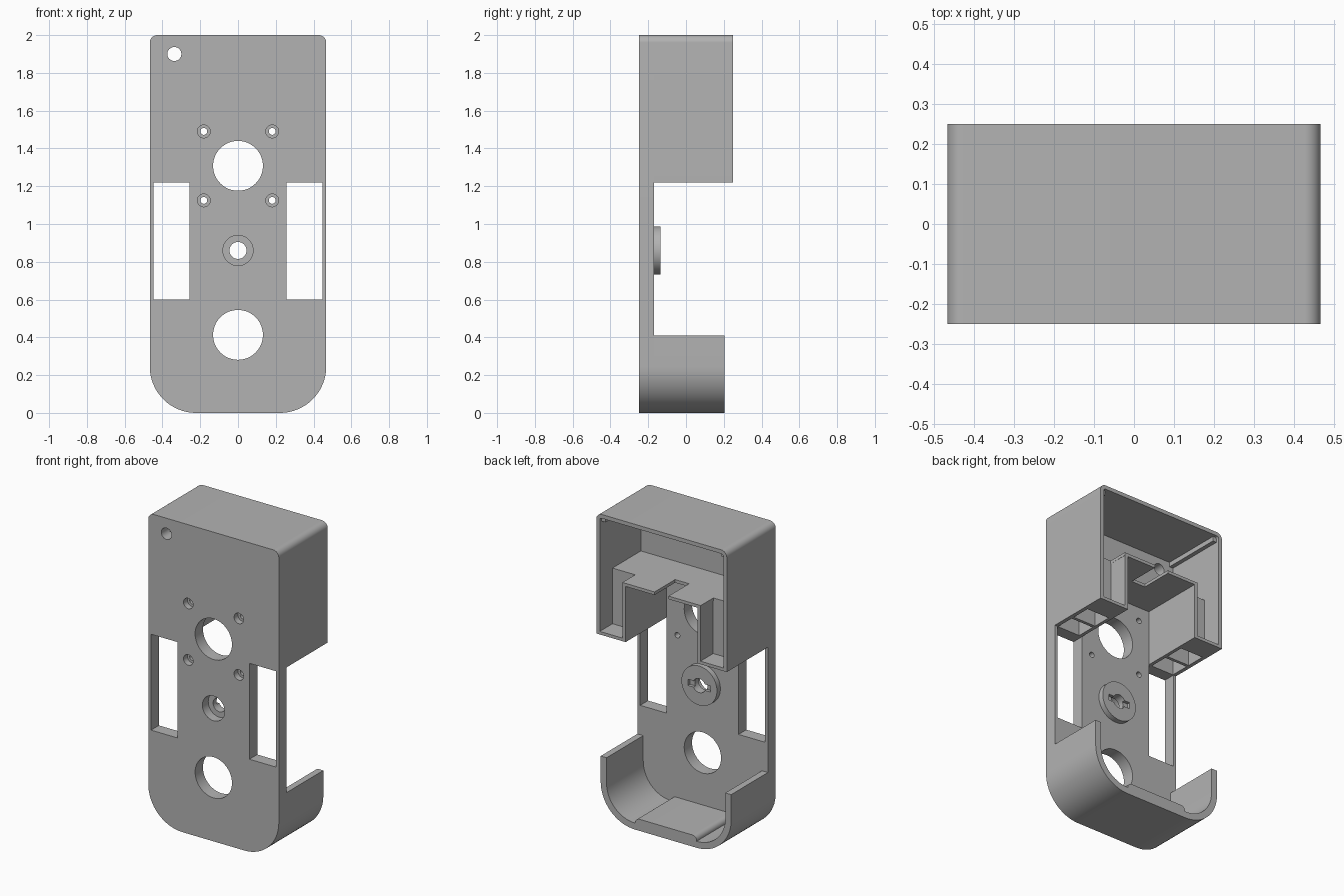
import bpy, bmesh, math

cube = bpy.data.objects.get("Cube")
if cube:
    bpy.data.objects.remove(cube, do_unlink=True)

grey = bpy.data.materials.new("plain grey")
grey.use_nodes = True
colour = (0.45, 0.45, 0.45, 1)
grey.diffuse_color = colour
grey.node_tree.nodes["Principled BSDF"].inputs["Base Color"].default_value = colour

FRONT, INNER, BACK = -0.25, -0.17, 0.25
HALF, SPLIT = 0.467, 1.22


def prism(name, outline, y0, y1):
    """Extrude an x-z outline along y."""
    bm = bmesh.new()
    face = bm.faces.new([bm.verts.new((x, y0, z)) for x, z in outline])
    moved = bmesh.ops.extrude_face_region(bm, geom=[face])["geom"]
    bmesh.ops.translate(bm, vec=(0, y1 - y0, 0),
                        verts=[v for v in moved if isinstance(v, bmesh.types.BMVert)])
    bmesh.ops.recalc_face_normals(bm, faces=bm.faces)
    mesh = bpy.data.meshes.new(name)
    bm.to_mesh(mesh)
    bm.free()
    mesh.materials.append(grey)
    obj = bpy.data.objects.new(name, mesh)
    bpy.context.collection.objects.link(obj)
    return obj


def rounded(half, z0, z1, r_bottom, r_top, steps=16):
    """Upright rectangle with rounded lower and upper corners."""
    corners = [(1, z0 + r_bottom, r_bottom, -90), (1, z1 - r_top, r_top, 0),
               (-1, z1 - r_top, r_top, 90), (-1, z0 + r_bottom, r_bottom, 180)]
    points = []
    for side, z, r, start in corners:
        for i in range(steps + 1 if r else 1):
            a = math.radians(start + 90 * i / steps)
            points.append((side * (half - r) + r * math.cos(a), z + r * math.sin(a)))
    return points


def circle(x, z, r, n=48):
    return [(x + r * math.cos(2 * math.pi * i / n), z + r * math.sin(2 * math.pi * i / n))
            for i in range(n)]


def box(name, x0, x1, y0, y1, z0, z1):
    return prism(name, [(x0, z0), (x1, z0), (x1, z1), (x0, z1)], y0, y1)


def cut(obj, *cutters):
    """Subtract each cutter and discard it."""
    for cutter in cutters:
        mod = obj.modifiers.new("cut", 'BOOLEAN')
        mod.operation, mod.solver, mod.object = 'DIFFERENCE', 'EXACT', cutter
        graph = bpy.context.evaluated_depsgraph_get()
        mesh = bpy.data.meshes.new_from_object(obj.evaluated_get(graph))
        obj.modifiers.clear()
        obj.data = mesh
        bpy.data.objects.remove(cutter, do_unlink=True)
    return obj


def hole(x, z, r, y0=-0.4, y1=0.1):
    return prism("hole", circle(x, z, r), y0, y1)


# Front plate with its openings
plate = prism("front_plate", rounded(HALF, 0, 2, 0.245, 0.04), FRONT, INNER)
cut(plate, hole(0, 1.308, 0.132), hole(0, 0.413, 0.132), hole(-0.337, 1.9, 0.037),
    hole(0, 0.86, 0.08, -0.4, -0.19), hole(0, 0.86, 0.045))
for side in (-1, 1):
    x0, x1 = sorted((side * 0.257, side * 0.447))
    cut(plate, box("window", x0, x1, -0.4, 0.1, 0.6, SPLIT))
    for z in (1.125, 1.49):
        cut(plate, hole(side * 0.181, z, 0.034, -0.4, -0.21), hole(side * 0.181, z, 0.018))

# Keyed boss behind the plate
boss = prism("keyed_boss", circle(0, 0.86, 0.127, 64), INNER, -0.135)
cut(boss, hole(0, 0.86, 0.045),
    box("key_slot", -0.08, 0.08, -0.155, 0, 0.84, 0.88))

# Upper shell, open at the back and below
upper = prism("upper_shell", rounded(HALF, SPLIT, 2, 0, 0.04), INNER, BACK)
cut(upper, prism("hollow", rounded(0.442, 1, 1.975, 0, 0.015), -0.4, 0.4))

# Lower cradle
lower = prism("lower_cradle", rounded(HALF, 0, 0.41, 0.245, 0), INNER, 0.205)
cut(lower, prism("hollow", rounded(0.425, 0.042, 0.6, 0.203, 0), -0.4, 0.4))
prism("cradle_floor_pad", rounded(0.22, 0.02, 0.075, 0, 0.03), INNER, 0.205)

# Internal shelf with a notch in its rear edge
box("shelf", -0.445, 0.445, INNER, 0.12, 1.58, 1.6)
shelf_back = box("shelf_rear", -0.28, 0.28, 0.12, BACK, 1.58, 1.6)
cut(shelf_back, box("notch", -0.05, 0.05, 0, 0.4, 1.5, 1.7))
cut(bpy.data.objects["shelf"], box("notch", -0.05, 0.05, 0.04, 0.4, 1.5, 1.7))


def side_box(name, side, x0, x1, *rest):
    a, b = sorted((side * x0, side * x1))
    return box(name, a, b, *rest)


# Side columns: two open cells and a rear pocket each
for side, label in ((1, "left"), (-1, "right")):
    side_box(label + "_column_wall", side, 0.257, 0.279, INNER, BACK, SPLIT, 1.58)
    side_box(label + "_pocket_wall", side, 0.279, 0.445, 0.1, 0.12, SPLIT, 1.58)
    side_box(label + "_cell_divider", side, 0.279, 0.445, -0.045, -0.025, SPLIT, 1.58)
    side_box(label + "_pocket_floor", side, 0.279, 0.445, 0.12, BACK, SPLIT, 1.24)
    side_box(label + "_corner_rail", side, 0.415, 0.445, INNER, 0.23, 1.945, 1.978)

# Smooth curved walls, sharp edges kept
bpy.ops.object.select_all(action='DESELECT')
for obj in bpy.context.collection.objects:
    if obj.type == 'MESH' and grey.name in obj.data.materials:
        obj.select_set(True)
        bpy.context.view_layer.objects.active = obj
bpy.ops.object.shade_smooth_by_angle(angle=math.radians(30))
